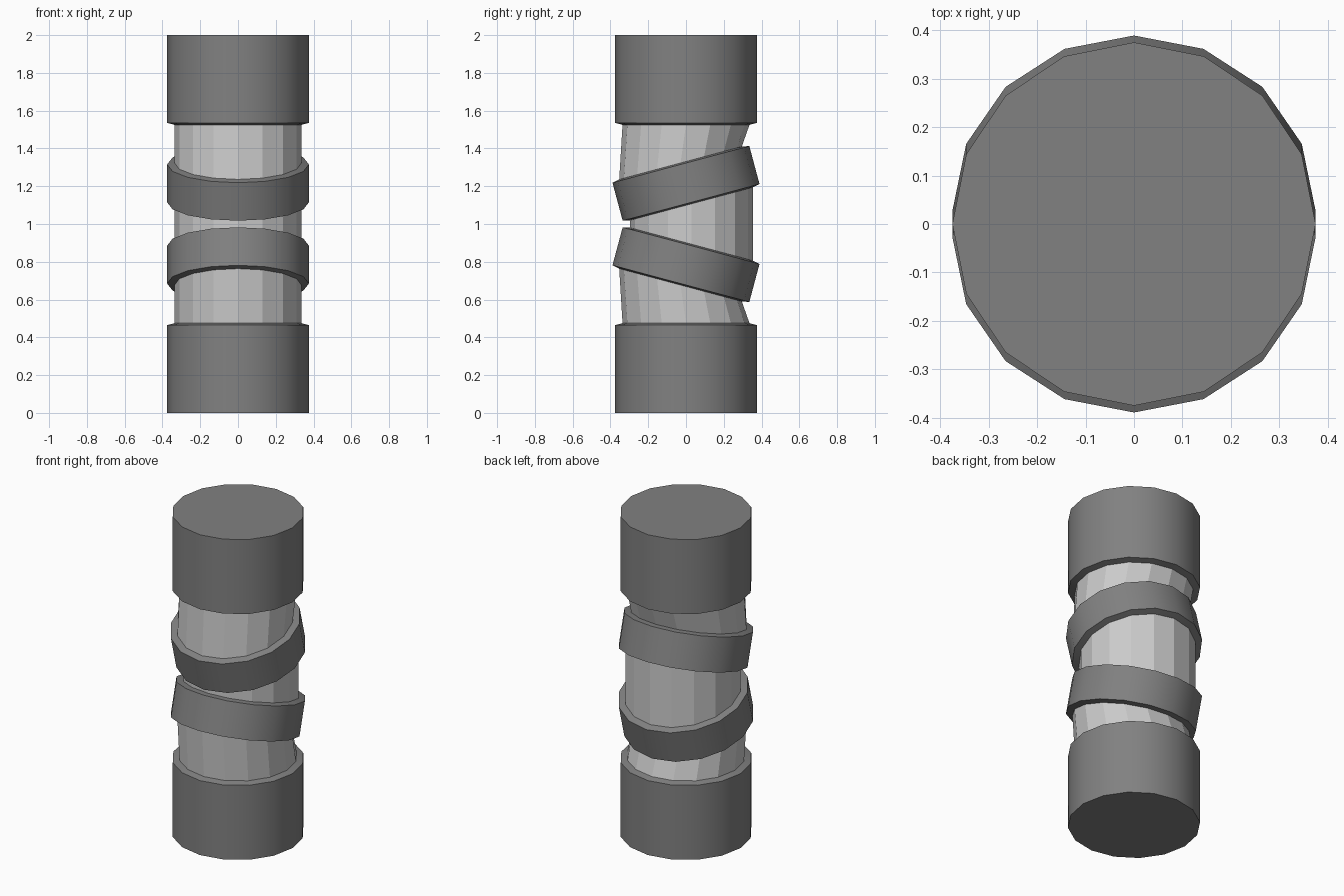
import bpy, bmesh, math
from mathutils import Matrix, Vector

if "Cube" in bpy.data.objects:
    bpy.data.objects.remove(bpy.data.objects["Cube"])

SIDES = 16
R_OUT, R_IN = 0.375, 0.336
TILT = math.radians(15)
RING_Z, RING_EDGE, RING_LIP = 0.215, 0.104, 0.112
CAP_EDGE, CAP_LIP = 0.535, 0.525

dark = bpy.data.materials.new("dark_grey")
dark.diffuse_color = (0.22, 0.22, 0.22, 1)
dark.use_nodes = True
dark.node_tree.nodes["Principled BSDF"].inputs["Base Color"].default_value = dark.diffuse_color
light = bpy.data.materials.new("light_grey")
light.diffuse_color = (0.8, 0.8, 0.8, 1)
light.use_nodes = True
light.node_tree.nodes["Principled BSDF"].inputs["Base Color"].default_value = light.diffuse_color


def circle(radius, height, frame):
    """Points of one circle at a local height inside a frame."""
    return [frame @ Vector((radius * math.sin(2 * math.pi * i / SIDES),
                            -radius * math.cos(2 * math.pi * i / SIDES), height))
            for i in range(SIDES)]


def loft(name, circles, material, smooth, cap_start=False, cap_end=False):
    """Skin a stack of circles listed from bottom to top."""
    bm = bmesh.new()
    loops = [[bm.verts.new(p) for p in c] for c in circles]
    for a, b in zip(loops, loops[1:]):
        for i in range(SIDES):
            j = (i + 1) % SIDES
            bm.faces.new((a[i], a[j], b[j], b[i]))
    if cap_start:
        bm.faces.new(loops[0][::-1])
    if cap_end:
        bm.faces.new(loops[-1])
    mesh = bpy.data.meshes.new(name)
    bm.to_mesh(mesh)
    bm.free()
    mesh.materials.append(material)
    obj = bpy.data.objects.new(name, mesh)
    bpy.context.collection.objects.link(obj)
    if smooth:
        bpy.ops.object.select_all(action='DESELECT')
        obj.select_set(True)
        bpy.context.view_layer.objects.active = obj
        bpy.ops.object.shade_smooth_by_angle(angle=math.radians(30))
    return obj


mid = Matrix.Translation((0, 0, 1))
lower = Matrix.Translation((0, 0, 1 - RING_Z)) @ Matrix.Rotation(-TILT, 4, 'X')
upper = Matrix.Translation((0, 0, 1 + RING_Z)) @ Matrix.Rotation(TILT, 4, 'X')

# End caps with a slightly sloped inner lip
loft("bottom_cap", [circle(R_OUT, -1, mid), circle(R_OUT, -CAP_EDGE, mid),
                    circle(R_IN, -CAP_LIP, mid)], dark, True, cap_start=True)
loft("top_cap", [circle(R_IN, CAP_LIP, mid), circle(R_OUT, CAP_EDGE, mid),
                 circle(R_OUT, 1, mid)], dark, True, cap_end=True)

# Tilted collar rings
for name, frame in (("lower_ring", lower), ("upper_ring", upper)):
    loft(name, [circle(R_IN, -RING_LIP, frame), circle(R_OUT, -RING_EDGE, frame),
                circle(R_OUT, RING_EDGE, frame), circle(R_IN, RING_LIP, frame)], dark, True)

# Flexible sleeves joining caps and rings
loft("bottom_sleeve", [circle(R_IN, -CAP_LIP, mid), circle(R_IN, -RING_LIP, lower)], light, False)
loft("middle_sleeve", [circle(R_IN, RING_LIP, lower), circle(R_IN, -RING_LIP, upper)], light, False)
loft("top_sleeve", [circle(R_IN, RING_LIP, upper), circle(R_IN, CAP_LIP, mid)], light, False)
